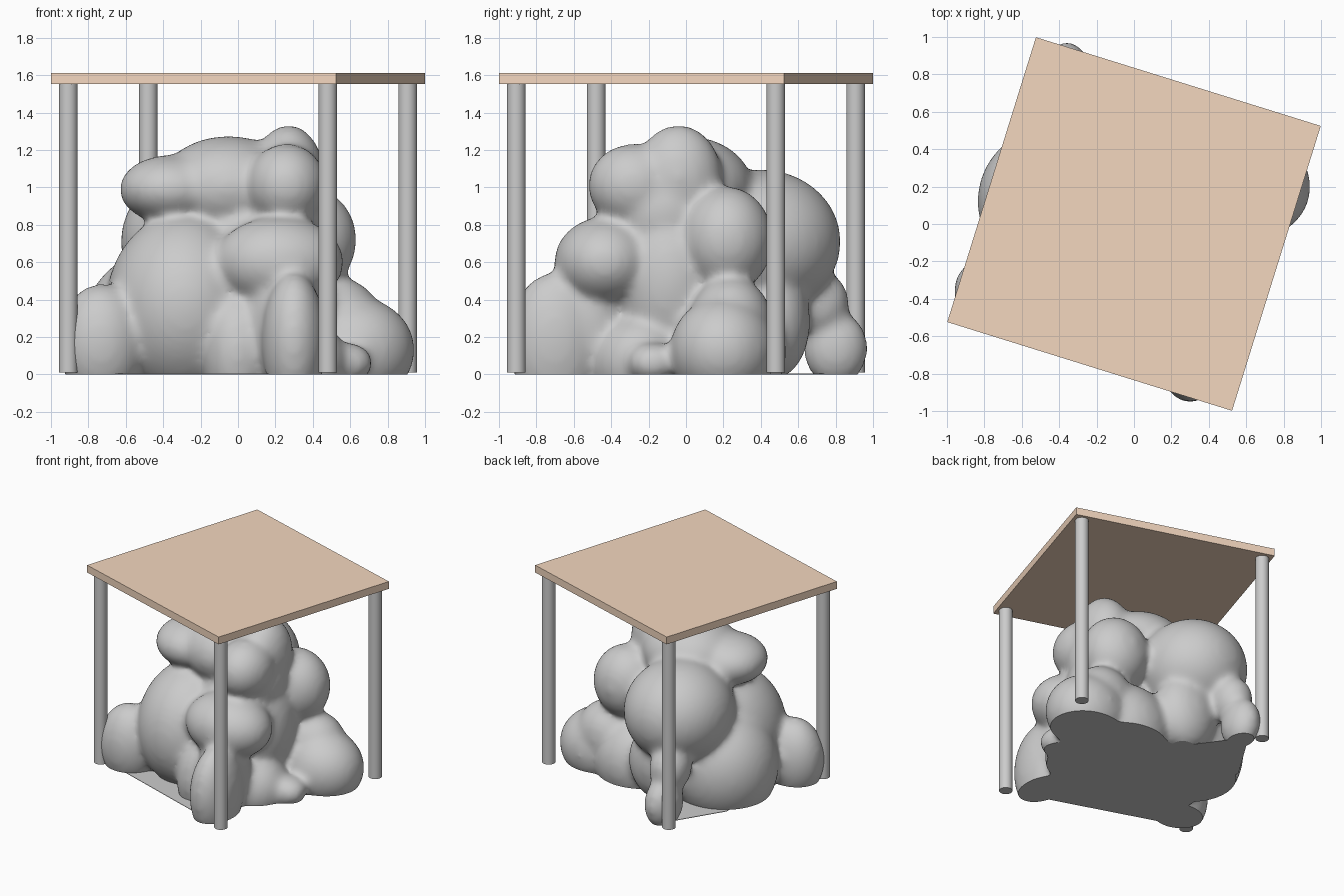
import bpy, bmesh, math
from mathutils import Matrix, Vector

if "Cube" in bpy.data.objects:
    bpy.data.objects.remove(bpy.data.objects["Cube"])

ANGLE = math.radians(-17.3)


def add_object(name, bm):
    mesh = bpy.data.meshes.new(name)
    bm.to_mesh(mesh)
    bm.free()
    obj = bpy.data.objects.new(name, mesh)
    bpy.context.collection.objects.link(obj)
    return obj


# Table top
bm = bmesh.new()
bmesh.ops.create_cube(bm, size=1, matrix=Matrix.Translation((0, 0, 1.582))
                      @ Matrix.Rotation(ANGLE, 4, 'Z')
                      @ Matrix.Diagonal((1.595, 1.595, 0.06, 1)))
top = add_object("table_top", bm)
tan = bpy.data.materials.new("tan_top")
tan.diffuse_color = (0.9, 0.68, 0.52, 1)
tan.use_nodes = True
tan.node_tree.nodes["Principled BSDF"].inputs["Base Color"].default_value = tan.diffuse_color
top.data.materials.append(tan)

# Four round legs
for i, name in enumerate(("front_left", "front_right", "back_right", "back_left")):
    pos = Matrix.Rotation(i * math.pi / 2, 3, 'Z') @ Vector((-0.907, -0.48, 0.783))
    bm = bmesh.new()
    bmesh.ops.create_cone(bm, cap_ends=True, segments=32, radius1=0.05, radius2=0.05,
                          depth=1.545, matrix=Matrix.Translation(pos))
    for f in bm.faces:
        f.smooth = len(f.verts) == 4
    for e in bm.edges:
        e.smooth = all(len(f.verts) == 4 for f in e.link_faces)
    add_object(name + "_leg", bm)

# Lumps of the mound: centre and radii
LUMPS = [
    ((0.63, 0.20, 0.13), (0.31, 0.28, 0.28)),    # right foot
    ((0.52, 0.24, 0.27), (0.25, 0.22, 0.25)),    # right foot ridge
    ((0.27, 0.20, 0.12), (0.35, 0.33, 0.34)),    # right foot root
    ((0.58, -0.18, 0.06), (0.14, 0.13, 0.11)),   # small toe
    ((0.30, -0.24, 0.06), (0.28, 0.26, 0.26)),   # front right skirt
    ((0.30, -0.70, 0.18), (0.17, 0.25, 0.36)),   # front foot
    ((0.24, -0.52, 0.25), (0.19, 0.20, 0.34)),   # front foot root
    ((0.22, -0.43, 0.60), (0.34, 0.27, 0.24)),   # front bulge
    ((0.37, 0.22, 0.72), (0.26, 0.24, 0.28)),    # right bulge
    ((-0.22, 0.40, 0.71), (0.40, 0.42, 0.38)),   # back bulge
    ((-0.05, 0.00, 1.00), (0.37, 0.35, 0.27)),   # upper cap
    ((-0.36, -0.07, 0.99), (0.27, 0.27, 0.18)),  # upper cap tip
    ((0.26, -0.28, 1.01), (0.21, 0.24, 0.22)),   # peak front
    ((0.27, -0.04, 1.05), (0.19, 0.23, 0.28)),   # peak
    ((0.25, -0.12, 0.86), (0.22, 0.26, 0.25)),   # peak neck
    ((-0.28, -0.12, 0.36), (0.42, 0.48, 0.50)),  # main body
    ((-0.42, 0.12, 0.22), (0.41, 0.40, 0.44)),   # left body
    ((-0.73, -0.36, 0.17), (0.23, 0.20, 0.31)),  # left foot
    ((-0.36, 0.80, 0.14), (0.13, 0.17, 0.20)),   # back foot
    ((-0.35, 0.70, 0.38), (0.15, 0.17, 0.18)),   # back ankle
    ((-0.10, 0.47, 0.28), (0.25, 0.19, 0.30)),   # back underside
    ((0.12, -0.08, 0.50), (0.40, 0.34, 0.52)),   # core
    ((0.00, -0.44, 0.12), (0.19, 0.22, 0.32)),   # front fold
]
bm = bmesh.new()
for loc, rad in LUMPS:
    m = Matrix.LocRotScale(Vector(loc), None, Vector(rad) * 1.02)
    bmesh.ops.create_icosphere(bm, subdivisions=4, radius=1, matrix=m)
source = add_object("mound_source", bm)

# Fuse and soften the lumps
remesh = source.modifiers.new("fuse", 'REMESH')
remesh.mode = 'VOXEL'
remesh.voxel_size = 0.022
soften = source.modifiers.new("soften", 'SMOOTH')
soften.factor = 0.5
soften.iterations = 22
fused = bpy.data.meshes.new_from_object(
    source.evaluated_get(bpy.context.evaluated_depsgraph_get()))
bpy.data.objects.remove(source)

# Flat underside
bm = bmesh.new()
bm.from_mesh(fused)
cut = bmesh.ops.bisect_plane(bm, geom=bm.verts[:] + bm.edges[:] + bm.faces[:],
                             plane_co=(0, 0, 0), plane_no=(0, 0, 1), clear_inner=True)
for f in bm.faces:
    f.smooth = True
rim = [e for e in cut["geom_cut"] if isinstance(e, bmesh.types.BMEdge)]
for f in bmesh.ops.holes_fill(bm, edges=rim, sides=0)["faces"]:
    f.smooth = False
for e in rim:
    e.smooth = False
bmesh.ops.recalc_face_normals(bm, faces=bm.faces[:])
add_object("mound", bm)

# Thin sheet bridging the feet at ground level
bm = bmesh.new()
outline = [(0.26, -0.82), (0.3, -0.3), (0, 0.35), (-0.38, 0.87), (-0.66, 0.42), (-0.7, -0.5)]
sheet = bm.faces.new([bm.verts.new((x, y, 0)) for x, y in outline])
ext = bmesh.ops.extrude_face_region(bm, geom=[sheet])
bmesh.ops.translate(bm, vec=(0, 0, 0.004),
                    verts=[v for v in ext["geom"] if isinstance(v, bmesh.types.BMVert)])
bmesh.ops.recalc_face_normals(bm, faces=bm.faces[:])
add_object("ground_sheet", bm)
